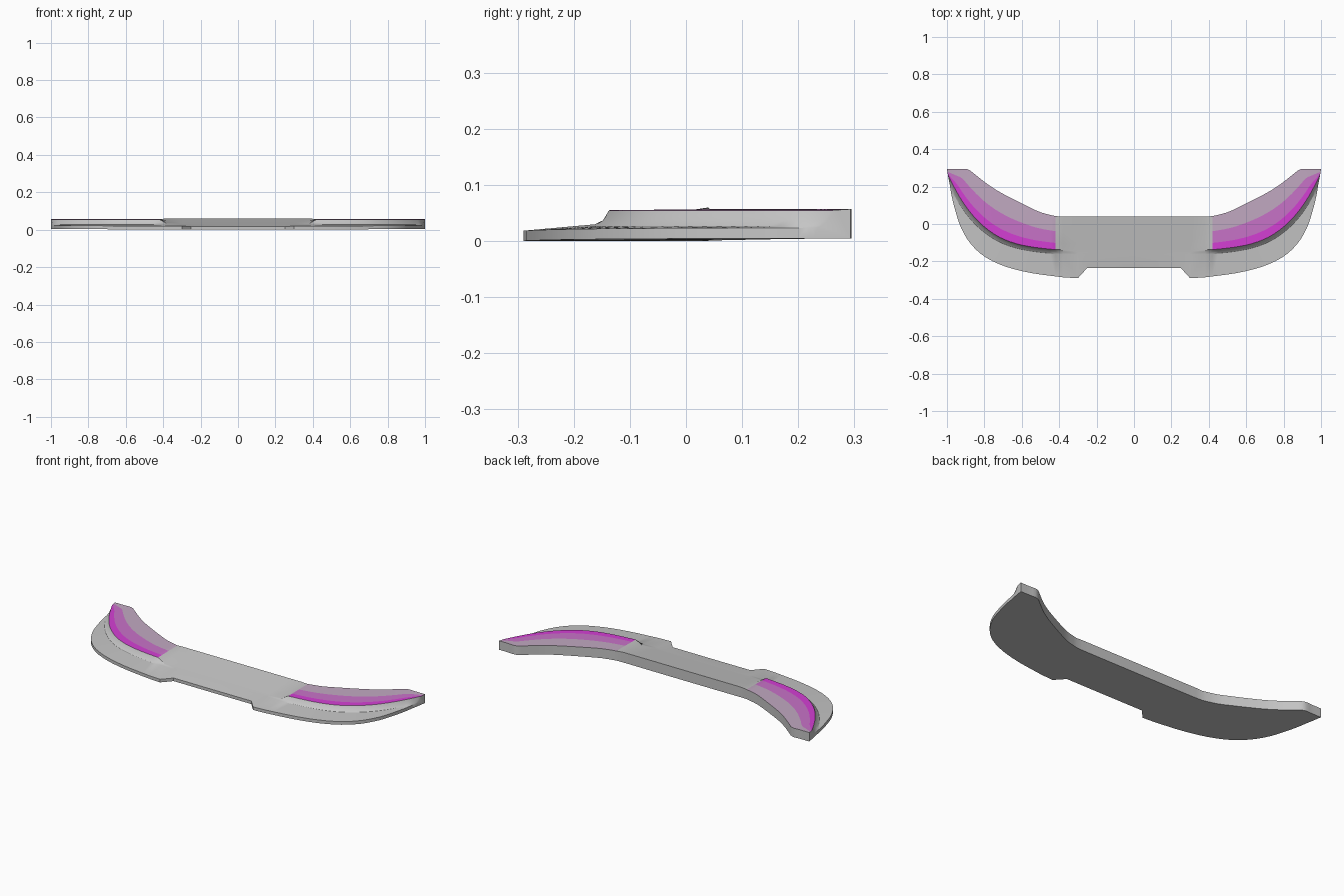
import bpy
import bmesh
from mathutils import Vector

if "Cube" in bpy.data.objects:
    bpy.data.objects.remove(bpy.data.objects["Cube"], do_unlink=True)


def material(name, r, g, b):
    mat = bpy.data.materials.new(name)
    mat.use_nodes = True
    mat.diffuse_color = (r, g, b, 1)
    shader = next(n for n in mat.node_tree.nodes if n.type == "BSDF_PRINCIPLED")
    shader.inputs["Base Color"].default_value = (r, g, b, 1)
    return mat


MATERIALS = [
    material("light grey", .56, .56, .56),
    material("bright magenta", .66, .05, .66),
    material("soft magenta", .58, .17, .58),
    material("pale mauve", .54, .40, .54),
]
GREY, BRIGHT, SOFT, PALE = range(4)

# Centre stations: front edge, deck edge, back edge in plan
CENTRE = [
    ((0, -.235), (0, -.138), (0, .04)),
    ((.25, -.235), (.25, -.138), (.25, .04)),
    ((.3, -.29), (.3, -.138), (.3, .04)),
    ((.38, -.285), (.38, -.138), (.38, .04)),
]
# Wing stations sweep out and back to the tip
WING = [
    ((.42, -.28), (.42, -.137), (.42, .042)),
    ((.55, -.262), (.53, -.125), (.5, .063)),
    ((.68, -.23), (.63, -.105), (.58, .1)),
    ((.79, -.18), (.72, -.07), (.66, .14)),
    ((.87, -.11), (.8, -.015), (.73, .178)),
    ((.925, -.02), (.865, .05), (.79, .218)),
    ((.955, .07), (.92, .125), (.85, .265)),
    ((.975, .15), (.955, .185), (.89, .293)),
    ((.983, .2), (.975, .223), (.94, .293)),
    ((.99, .235), (.995, .262), (1, .293)),
]


def smooth_rail(points, steps=3):
    """Pass a smooth curve through one rail of the wing."""
    pts = [Vector(p) for p in points]
    out = []
    for i in range(len(pts) - 1):
        a, b, c, d = pts[max(i - 1, 0)], pts[i], pts[i + 1], pts[min(i + 2, len(pts) - 1)]
        for k in range(steps):
            t = k / steps
            out.append(b + (c - a) * t / 2 + (a * 2 - b * 5 + c * 4 - d) * t * t / 2
                       + (b * 3 - a - c * 3 + d) * t ** 3 / 2)
    return out + [pts[-1]]


def section(front, deck, back, raised):
    """Closed cross-section from front underside over the top to back underside."""
    front, deck, back = Vector(front), Vector(deck), Vector(back)
    gap = front - deck
    foot = deck + gap.normalized() * min(.024, gap.length * .8)
    wall = foot.lerp(deck, .55)
    lift = .006 * front.x ** 2
    under = .005 * front.x ** 2
    deck_z, back_z = (.055, .057) if raised else (.033, .06)
    foot_z = .027 if raised else .03
    wall_z = .037 if raised else .0315
    rows = [(front, under), (front, .018 + lift), (foot, foot_z), (wall, wall_z)]
    rows += [(deck.lerp(back, f), deck_z + (back_z - deck_z) * f) for f in (0, .2, .55, 1)]
    rows.append((back, under))
    return [Vector((p.x, p.y, z)) for p, z in rows]


# Wing body with coloured deck bands
sections = [section(*s, False) for s in CENTRE]
sections += [section(*s, True) for s in zip(*[smooth_rail(r) for r in zip(*WING)])]

bm = bmesh.new()
rings = [[bm.verts.new(p) for p in ring] for ring in sections]
BANDS = {4: BRIGHT, 5: SOFT, 6: PALE}
for i, (inner, outer) in enumerate(zip(rings, rings[1:])):
    count = len(inner)
    for j in range(count):
        k = (j + 1) % count
        face = bm.faces.new((inner[j], outer[j], outer[k], inner[k]))
        face.material_index = BANDS.get(j, GREY) if i >= len(CENTRE) else GREY
bm.faces.new(rings[-1])

# Mirror to the other side
bmesh.ops.mirror(bm, geom=bm.verts[:] + bm.edges[:] + bm.faces[:], axis="X", merge_dist=.0001)
bmesh.ops.remove_doubles(bm, verts=bm.verts[:], dist=.0001)
bmesh.ops.recalc_face_normals(bm, faces=bm.faces[:])

mesh = bpy.data.meshes.new("front_wing")
bm.to_mesh(mesh)
bm.free()
for mat in MATERIALS:
    mesh.materials.append(mat)
wing = bpy.data.objects.new("front_wing", mesh)
bpy.context.collection.objects.link(wing)
bpy.ops.object.select_all(action="DESELECT")
wing.select_set(True)
bpy.context.view_layer.objects.active = wing
bpy.ops.object.shade_smooth_by_angle(angle=.5)
